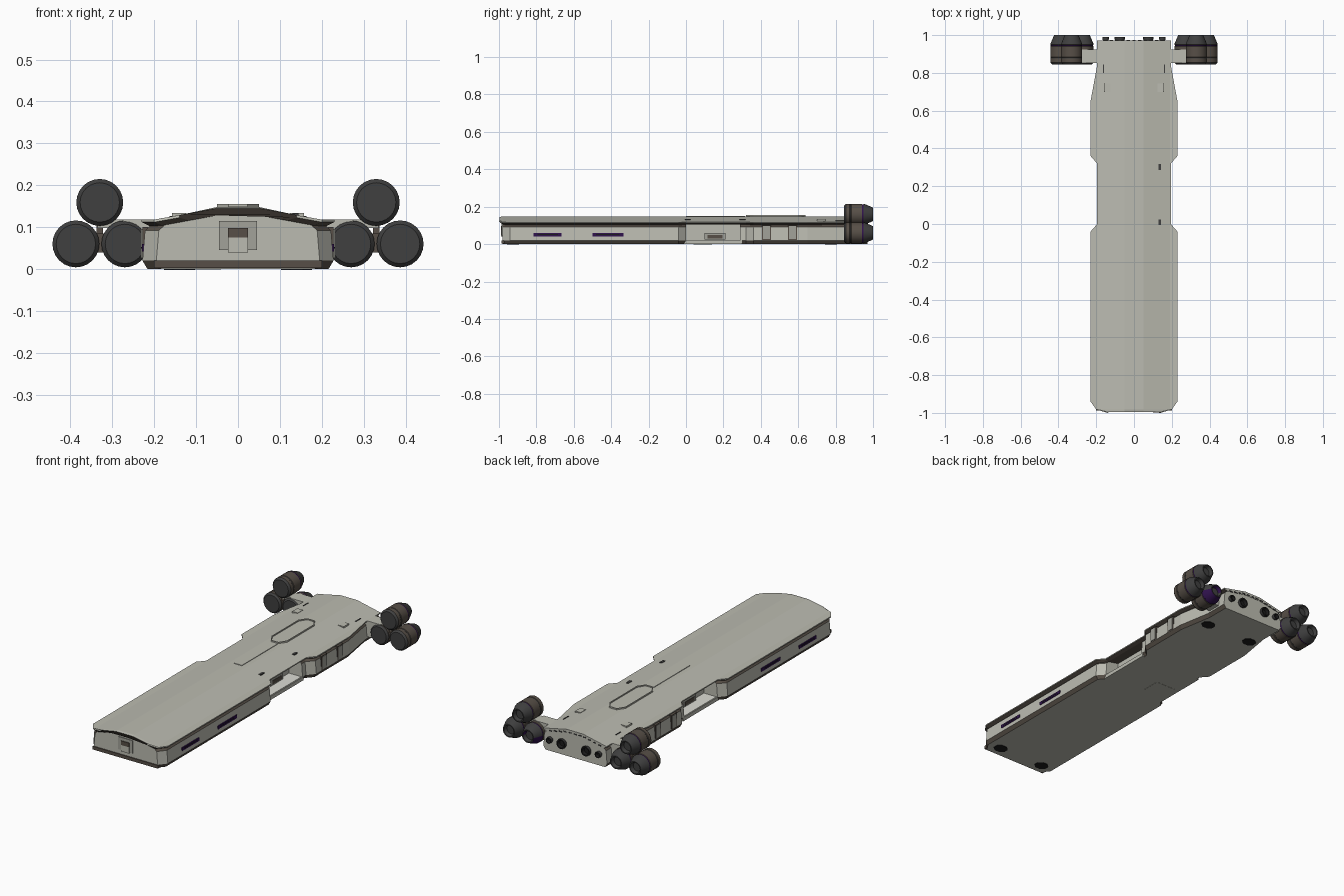
import bpy, bmesh, math
from mathutils import Vector

if "Cube" in bpy.data.objects:
    bpy.data.objects.remove(bpy.data.objects["Cube"])

def mat(name, c):
    m = bpy.data.materials.new(name)
    m.diffuse_color = (*c, 1)
    m.use_nodes = True
    m.node_tree.nodes["Principled BSDF"].inputs["Base Color"].default_value = m.diffuse_color
    return m

HULL = mat("hull grey", (.50, .50, .44))
BROWN = mat("trim brown", (.095, .078, .063))
DARK = mat("dark metal", (.05, .05, .05))
PURPLE = mat("deep purple", (.03, .006, .075))
BLACK = mat("pad black", (.012, .012, .012))
PALE = mat("bay floor pale", (.72, .72, .66))
PANEL = mat("panel grey", (.36, .36, .32))

def finish(name, bm, mats, smooth=False):
    bmesh.ops.recalc_face_normals(bm, faces=bm.faces[:])
    me = bpy.data.meshes.new(name)
    bm.to_mesh(me)
    bm.free()
    for m in mats:
        me.materials.append(m)
    ob = bpy.data.objects.new(name, me)
    bpy.context.collection.objects.link(ob)
    if smooth:
        bpy.context.view_layer.objects.active = ob
        ob.select_set(True)
        bpy.ops.object.shade_smooth_by_angle(angle=math.radians(30))
        ob.select_set(False)
    return ob

def box(name, x, y, z, m):
    bm = bmesh.new()
    bmesh.ops.create_cube(bm, size=1)
    for v in bm.verts:
        for i, r in enumerate((x, y, z)):
            v.co[i] = r[0] if v.co[i] < 0 else r[1]
    return finish(name, bm, [m])

def pair(name, x, y, z, m):
    box(name + "_right", x, y, z, m)
    box(name + "_left", (-x[1], -x[0]), y, z, m)

def prism(name, pts, z0, z1, m):
    bm = bmesh.new()
    f = bm.faces.new([bm.verts.new((x, y, z0)) for x, y in pts])
    r = bmesh.ops.extrude_face_region(bm, geom=[f])
    for v in r["geom"]:
        if isinstance(v, bmesh.types.BMVert):
            v.co.z = z1
    return finish(name, bm, [m])

def loft(name, stations, section, brown_rule):
    """Mirror a half section and skin it through the (y, half width) stations."""
    bm = bmesh.new()
    rings = []
    for i, (y, hw) in enumerate(stations):
        half = section(hw, i == 0)
        pts = half + [(-x, dy, z) for x, dy, z in reversed(half)]
        rings.append([bm.verts.new((x, y + dy, z)) for x, dy, z in pts])
    n = len(rings[0])
    for a, b in zip(rings, rings[1:]):
        for k in range(n):
            j = (k + 1) % n
            bm.faces.new((a[k], a[j], b[j], b[k]))
    bm.faces.new(rings[0])
    bm.faces.new(rings[-1])
    bmesh.ops.recalc_face_normals(bm, faces=bm.faces[:])
    for f in bm.faces:
        f.material_index = int(brown_rule(f))
    return finish(name, bm, [HULL, BROWN])

def roof_z(x):
    t = (min(max(abs(x), .05), .19) - .05) / .14
    return .148 - .030 * t

def lathe(name, cx, cz, prof, idx, mats, sides=24):
    bm = bmesh.new()
    rings = [[bm.verts.new((cx + r * math.cos(a), y, cz + r * math.sin(a)))
              for a in (2 * math.pi * k / sides for k in range(sides))] for r, y in prof]
    for i, (a, b) in enumerate(zip(rings, rings[1:])):
        for k in range(sides):
            j = (k + 1) % sides
            bm.faces.new((a[k], a[j], b[j], b[k])).material_index = idx[i]
    bm.faces.new(rings[0]).material_index = idx[0]
    bm.faces.new(rings[-1]).material_index = idx[-1]
    return finish(name, bm, mats, True)

# Lower hull: fore and aft blocks with brown chamfers, open waist between
def hull_section(hw, first):
    return [(hw - .012, 0, 0), (hw, 0, .02), (hw - .006, 0, .092),
            (hw - .022, 0, .107), (.05, 0, .13)]

def hull_brown(f):
    z = f.calc_center_median().z
    return len(f.verts) == 4 and abs(f.normal.z) < .95 and (.001 < z < .019 or .094 < z < .106)

loft("fore_hull", [(-.982, .195), (-.94, .228), (-.04, .228), (0, .193)], hull_section, hull_brown)
loft("aft_hull", [(.29, .193), (.32, .193), (.36, .228), (.65, .228), (.84, .195), (.97, .195)],
     hull_section, hull_brown)
box("nose_sill", (-.2, .2), (-.987, -.97), (.002, .02), BROWN)
box("waist_core", (-.11, .11), (-.01, .3), (.01, .125), HULL)
box("waist_floor", (-.193, .193), (-.01, .3), (0, .02), HULL)
pair("bay_floor_plate", (.112, .188), (.004, .286), (.02, .022), PALE)
pair("bay_door", (.11, .13), (.1, .21), (.024, .06), PANEL)
pair("bay_door_shade", (.13, .132), (.115, .195), (.03, .05), BROWN)

# Roof slab with a sloped top, thin edge and brown underside
def roof_section(hw, first):
    e, d = roof_z(hw), .016 if first else 0
    return [(.05, d, .128), (hw - .02, d, roof_z(hw - .02) - .016), (hw, 0, e - .006),
            (hw, .004 * first, e), (min(.19, hw - .003), .004 * first, roof_z(min(.19, hw - .003))),
            (.05, .004 * first, .148 - .003 * first)]

loft("roof", [(-1, .14), (-.982, .2), (-.94, .23), (-.04, .23), (0, .195), (.32, .195),
              (.36, .23), (.65, .23), (.84, .195), (.972, .195)], roof_section,
     lambda f: f.normal.z < -.1 or (f.normal.y < -.7 and f.normal.z < .3))

# Roof details: long spine plate, slot and octagonal well
box("spine_plate", (-.024, .024), (0, .315), (.14, .151), HULL)
def octagon(w, a, b, c):
    return [(-w, a + c), (-w * .45, a), (w * .45, a), (w, a + c),
            (w, b - c), (w * .45, b), (-w * .45, b), (-w, b - c)]
bm = bmesh.new()
loops = [[bm.verts.new((x, y, z)) for x, y in octagon(w, a, b, .04)]
         for w, a, b, z in ((.05, .32, .64, .14), (.05, .32, .64, .155),
                            (.045, .326, .634, .155), (.045, .326, .634, .149))]
for a, b in zip(loops, loops[1:]):
    for k in range(8):
        bm.faces.new((a[k], a[(k + 1) % 8], b[(k + 1) % 8], b[k]))
finish("well_rim", bm, [HULL])
prism("well_floor", octagon(.045, .326, .634, .04), .147, .1495, HULL)
for i, y in enumerate((.01, .302)):
    box(f"roof_hatch_{i}", (.13, .144), (y - .015, y + .015), (.12, .1335), DARK)
pair("roof_block", (.124, .158), (.70, .745), (.115, .134), HULL)
pair("roof_slit", (.158, .163), (.80, .845), (.115, .127), DARK)

# Nose hatch
box("nose_hatch", (-.045, .045), (-.986, -.97), (.045, .115), PANEL)
box("nose_hatch_door", (-.024, .024), (-.99, -.975), (.04, .075), HULL)
box("nose_hatch_window", (-.024, .024), (-.99, -.975), (.075, .098), BROWN)

# Side slots and side boxes
for i, (a, b) in enumerate(((-.815, -.665), (-.5, -.335))):
    pair(f"side_slot_{i}", (.215, .2295), (a, b), (.042, .060), PURPLE)
    pair(f"side_slot_bar_{i}", (.215, .231), (a + .02, b - .02), (.049, .053), BLACK)
for i, y in enumerate((.43, .57)):
    pair(f"side_frame_{i}", (.215, .2285), (y - .024, y + .024), (.022, .1), BROWN)
    pair(f"side_panel_{i}", (.215, .231), (y - .018, y + .018), (.026, .096), PANEL)

# Belly pads and belly hatch
for s in (-1, 1):
    for n, y in (("front", -.925), ("rear", .775)):
        pts = [(s * .14 + .04 * math.cos(a), y + .034 * math.sin(a))
               for a in (math.pi / 8 + k * math.pi / 4 for k in range(8))]
        prism(f"belly_pad_{n}_{s}", pts, -.002, .004, BLACK)
box("belly_hatch", (-.16, -.04), (.04, .14), (-.001, .004), HULL)

# Stern nozzles and vents
for s in (-1, 1):
    for n, x, r in (("main", .075, .027), ("small", .15, .017)):
        lathe(f"{n}_nozzle_{s}", s * x, .065,
              [(r * .75, .965), (r, .978), (r, .99), (r * .75, .99), (r * .6, .974)],
              [0, 0, 1, 1], [DARK, BLACK], 16)
for k in range(-5, 6):
    box(f"stern_vent_{k + 5}", (k * .03 - .009, k * .03 + .009), (.965, .974),
        (roof_z(k * .03) - .017, roof_z(k * .03) - .011), DARK)

# Engine clusters: three pods a side on a pylon
PROF = [(.047, .845), (.056, .855), (.056, .875), (.0545, .877), (.0545, .882), (.056, .884),
        (.056, .94), (.054, .942), (.054, .948), (.056, .95), (.054, .958), (.036, 1.0), (.03, 1.0), (.024, .98)]
IDX = [1, 0, 0, 1, 0, 0, 0, 2, 0, 1, 1, 1, 1]
for s in (-1, 1):
    for n, x, z in (("top", .33, .159), ("outer", .387, .06), ("inner", .27, .06)):
        ob = lathe(f"engine_{n}_{s}", s * x, z, PROF, IDX, [BROWN, DARK, PURPLE])
        ob.data.polygons[len(IDX) * 24].material_index = 1
        if n == "inner" and s == 1:
            for p in ob.data.polygons:
                if p.center.y > .95 and p.normal.z < -.1:
                    p.material_index = 2
pair("engine_pylon", (.18, .275), (.852, .925), (.03, .118), HULL)
pair("engine_pylon_arm", (.26, .335), (.86, .92), (.098, .118), HULL)
pair("engine_link", (.31, .35), (.86, .93), (.04, .085), BROWN)
pair("engine_strut", (.322, .338), (.865, .92), (.08, .12), BROWN)
